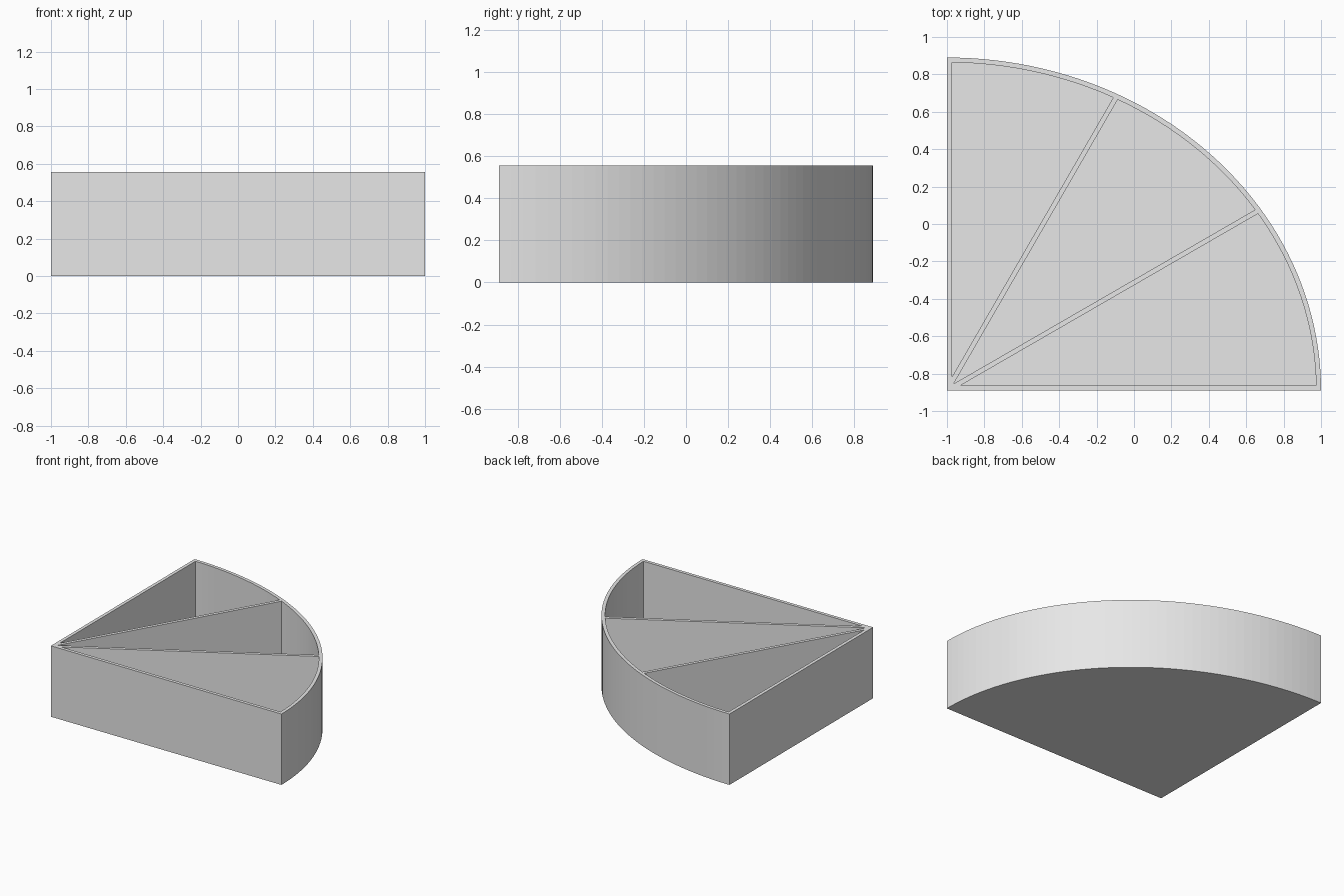
import bpy, bmesh
from math import sin, cos, asin, atan2, hypot, radians, pi
from mathutils import Vector

cube = bpy.data.objects.get("Cube")
if cube:
    bpy.data.objects.remove(cube, do_unlink=True)

WIDTH, DEPTH, HEIGHT = 2.0, 1.78, 0.556
WALL = 0.026
IN_W, IN_D = WIDTH - WALL, DEPTH - WALL
CORNER = Vector((-WIDTH / 2, -DEPTH / 2))

grey = bpy.data.materials.new("plain grey")
grey.use_nodes = True
grey.diffuse_color = (0.8, 0.8, 0.8, 1)
grey.node_tree.nodes["Principled BSDF"].inputs["Base Color"].default_value = grey.diffuse_color


def arc(w, d, t0, t1, steps):
    """Points on an elliptical arc around the wedge's corner."""
    ts = [t0 + (t1 - t0) * i / steps for i in range(steps + 1)]
    return [Vector((w * cos(t), d * sin(t))) for t in ts]


def prism(name, outline, z0, z1):
    """Extrude an outline, given relative to the corner, from z0 to z1."""
    bm = bmesh.new()
    face = bm.faces.new([bm.verts.new((*(p + CORNER), z0)) for p in outline])
    top = bmesh.ops.extrude_face_region(bm, geom=[face])["geom"]
    verts = [v for v in top if isinstance(v, bmesh.types.BMVert)]
    bmesh.ops.translate(bm, verts=verts, vec=(0, 0, z1 - z0))
    bmesh.ops.recalc_face_normals(bm, faces=bm.faces)
    mesh = bpy.data.meshes.new(name)
    bm.to_mesh(mesh)
    bm.free()
    mesh.materials.append(grey)
    obj = bpy.data.objects.new(name, mesh)
    bpy.context.collection.objects.link(obj)
    return obj


def arc_param(angle, offset):
    """Where a ray shifted sideways by offset meets the inner arc."""
    a, b = IN_W * sin(angle), IN_D * cos(angle)
    return atan2(a, b) + asin(offset / hypot(a, b))


def compartment(a0, a1, d0, d1):
    """Outline between two rays, leaving d0 and d1 of wall beside them."""
    u0, u1 = Vector((cos(a0), sin(a0))), Vector((cos(a1), sin(a1)))
    tip = (u1 * d0 + u0 * d1) / sin(a1 - a0)
    return [tip] + arc(IN_W, IN_D, arc_param(a0, d0), arc_param(a1, -d1), 16)


# Solid quarter wedge
tray = prism("divided_tray", [Vector((0, 0))] + arc(WIDTH, DEPTH, 0, pi / 2, 48), 0, HEIGHT)

# Three open compartments, leaving a floor, outer walls and two dividers
cutters = []
for i in range(3):
    d0 = WALL if i == 0 else WALL / 2
    d1 = WALL if i == 2 else WALL / 2
    outline = compartment(radians(30 * i), radians(30 * (i + 1)), d0, d1)
    cutter = prism("compartment_cutter", outline, WALL, HEIGHT + 0.1)
    cutter.hide_render = True
    cutters.append(cutter)
    mod = tray.modifiers.new("compartment", "BOOLEAN")
    mod.operation, mod.solver, mod.object = "DIFFERENCE", "EXACT", cutter

# Keep the cut shape and drop the cutters
bpy.context.view_layer.update()
cut = tray.evaluated_get(bpy.context.evaluated_depsgraph_get())
mesh = bpy.data.meshes.new_from_object(cut)
tray.modifiers.clear()
tray.data = mesh
for cutter in cutters:
    bpy.data.objects.remove(cutter, do_unlink=True)
